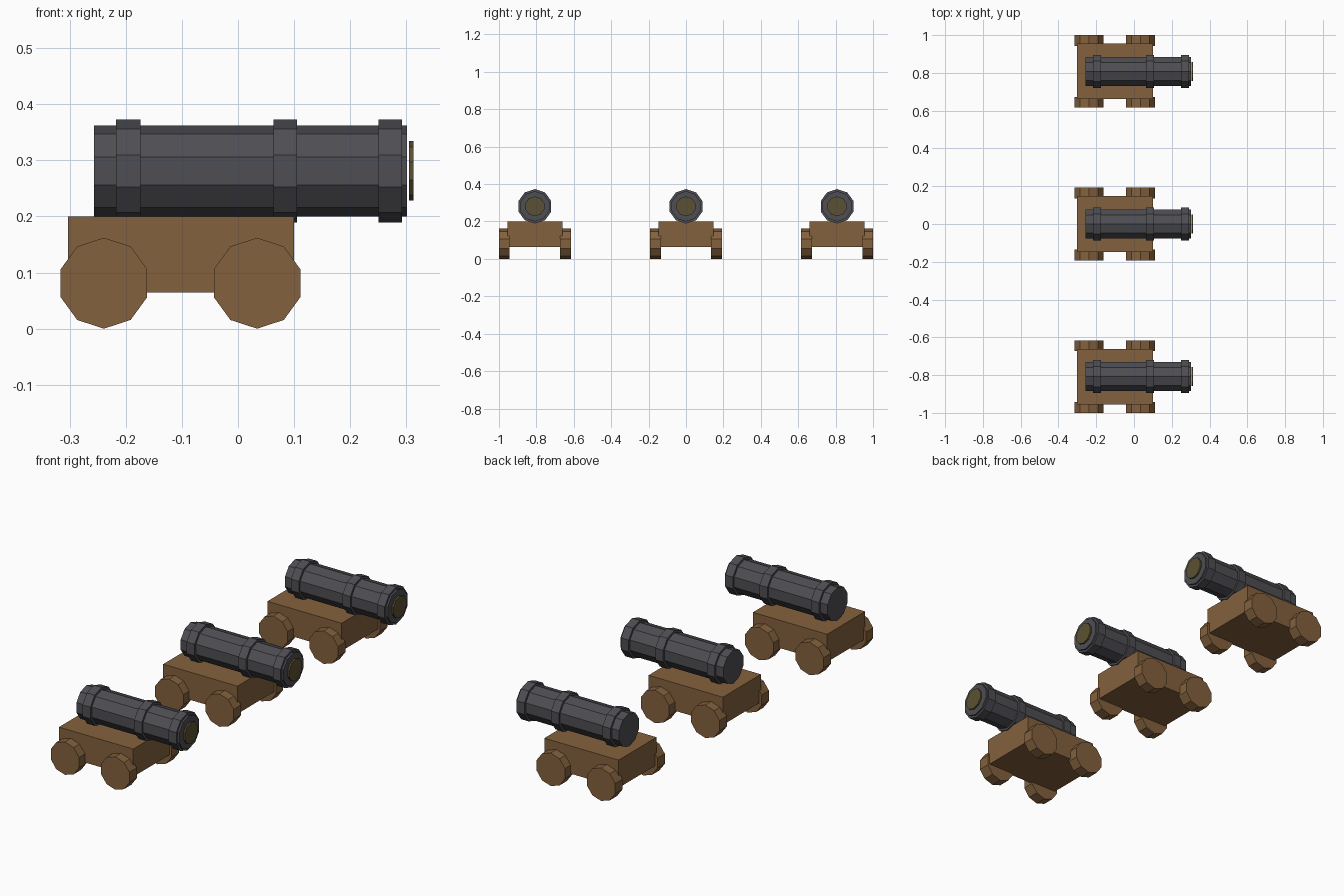
import bpy, bmesh, math
from mathutils import Matrix

if "Cube" in bpy.data.objects:
    bpy.data.objects.remove(bpy.data.objects["Cube"])


def srgb(r, g, b):
    f = lambda c: c / 12.92 if c <= 0.04045 else ((c + 0.055) / 1.055) ** 2.4
    return (f(r / 255), f(g / 255), f(b / 255), 1)


def material(name, rgb):
    m = bpy.data.materials.new(name)
    m.diffuse_color = srgb(*rgb)
    m.use_nodes = True
    m.node_tree.nodes["Principled BSDF"].inputs["Base Color"].default_value = m.diffuse_color
    return m


wood = material("brown wood", (132, 97, 61))
iron = material("dark iron", (78, 78, 83))
bore_col = material("dull brass", (90, 80, 50))


def finish(bm, name, mat):
    bmesh.ops.recalc_face_normals(bm, faces=bm.faces)
    me = bpy.data.meshes.new(name)
    bm.to_mesh(me)
    bm.free()
    me.materials.append(mat)
    bpy.context.collection.objects.link(bpy.data.objects.new(name, me))


def box(name, mat, x0, x1, y0, y1, z0, z1):
    bm = bmesh.new()
    m = Matrix.Translation(((x0 + x1) / 2, (y0 + y1) / 2, (z0 + z1) / 2))
    bmesh.ops.create_cube(bm, size=1, matrix=m @ Matrix.Diagonal((x1 - x0, y1 - y0, z1 - z0, 1)))
    finish(bm, name, mat)


def lathe(name, mat, axis, origin, profile):
    """Ten-sided solid from (position along axis, radius) rings, a corner at the top."""
    bm = bmesh.new()
    rings = []
    for t, r in profile:
        ring = []
        for i in range(10):
            a = math.tau * i / 10
            side, up = r * math.sin(a), r * math.cos(a)
            off = (t, side, up) if axis == "x" else (side, t, up)
            ring.append(bm.verts.new([o + d for o, d in zip(origin, off)]))
        rings.append(ring)
    for a, b in zip(rings, rings[1:]):
        for i in range(10):
            j = (i + 1) % 10
            bm.faces.new((a[i], a[j], b[j], b[i]))
    bm.faces.new(rings[0])
    bm.faces.new(rings[-1])
    finish(bm, name, mat)


AXIS_Z = 0.281
R, BAND = 0.081, 0.092

# barrel outline with three raised bands
barrel = [(-0.257, R)]
for x0, x1 in ((-0.217, -0.174), (0.063, 0.105), (0.25, 0.292)):
    barrel += [(x0, R), (x0, BAND), (x1, BAND), (x1, R)]
barrel.append((0.301, R))

for n, y in enumerate((-0.808, 0, 0.808), 1):
    box(f"carriage_{n}", wood, -0.303, 0.10, y - 0.147, y + 0.147, 0.064, 0.20)
    # four wheels, sunk slightly into the carriage sides
    for x, place in ((-0.239, "rear"), (0.034, "front")):
        for s, hand in ((-1, "right"), (1, "left")):
            lathe(f"{place}_{hand}_wheel_{n}", wood, "y", (x, y, 0.081),
                  [(s * 0.135, 0.081), (s * 0.192, 0.081)])
    lathe(f"barrel_{n}", iron, "x", (0, y, AXIS_Z), barrel)
    # muzzle disc just ahead of the barrel mouth
    lathe(f"muzzle_disc_{n}", bore_col, "x", (0, y, AXIS_Z), [(0.305, 0.053), (0.313, 0.053)])
